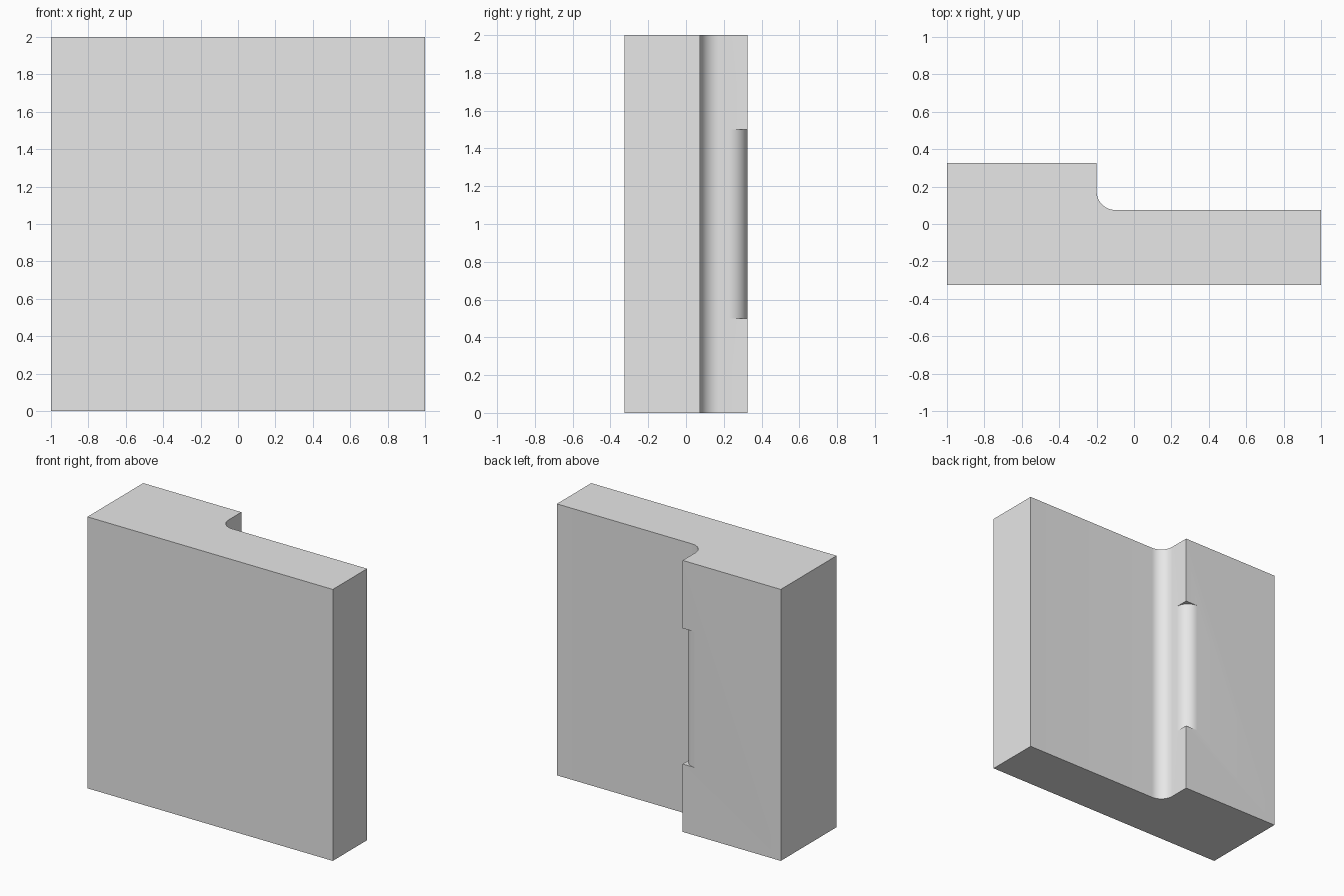
import bpy
import bmesh
from math import cos, sin, pi, radians

cube = bpy.data.objects.get("Cube")
if cube:
    bpy.data.objects.remove(cube, do_unlink=True)

BACK, STEP, FRONT = 0.325, 0.075, -0.325   # y levels
SHOULDER = -0.2                            # x of the step
R = 0.1                                    # radius of both rounds
SEGMENTS = 16


def arc(cx, cy, start, end):
    angles = [start + (end - start) * i / SEGMENTS for i in range(SEGMENTS + 1)]
    return [(cx + R * cos(a), cy + R * sin(a)) for a in angles]


def extrude_profile(name, profile, z0, z1):
    bm = bmesh.new()
    base = bm.faces.new([bm.verts.new((x, y, z0)) for x, y in profile])
    top = bmesh.ops.extrude_face_region(bm, geom=[base])["geom"]
    verts = [v for v in top if isinstance(v, bmesh.types.BMVert)]
    bmesh.ops.translate(bm, verts=verts, vec=(0, 0, z1 - z0))
    bmesh.ops.recalc_face_normals(bm, faces=bm.faces)
    mesh = bpy.data.meshes.new(name)
    bm.to_mesh(mesh)
    bm.free()
    obj = bpy.data.objects.new(name, mesh)
    bpy.context.collection.objects.link(obj)
    return obj


grey = bpy.data.materials.new("plain grey")
grey.use_nodes = True
grey.diffuse_color = (0.8, 0.8, 0.8, 1)
grey.node_tree.nodes["Principled BSDF"].inputs["Base Color"].default_value = (0.8, 0.8, 0.8, 1)

# Stepped block with a filleted inner corner
profile = [(-1, FRONT), (1, FRONT), (1, STEP)]
profile += arc(SHOULDER + R, STEP + R, 1.5 * pi, pi)
profile += [(SHOULDER, BACK), (-1, BACK)]
block = extrude_profile("stepped_block", profile, 0, 2)
block.data.materials.append(grey)

# Cutter that rounds the middle half of the outer shoulder edge
cut = arc(SHOULDER - R, BACK - R, 0, pi / 2)
cut += [(SHOULDER - R, BACK + R), (SHOULDER + R, BACK + R), (SHOULDER + R, BACK - R)]
cutter = extrude_profile("shoulder_cutter", cut, 0.5, 1.5)
cutter.data.materials.append(grey)
cutter.hide_render = True

mod = block.modifiers.new("round_shoulder", "BOOLEAN")
mod.operation = "DIFFERENCE"
mod.solver = "EXACT"
mod.object = cutter

bpy.ops.object.select_all(action="DESELECT")
block.select_set(True)
bpy.context.view_layer.objects.active = block
bpy.ops.object.modifier_apply(modifier=mod.name)
bpy.data.objects.remove(cutter, do_unlink=True)
bpy.ops.object.shade_smooth_by_angle(angle=radians(30))
